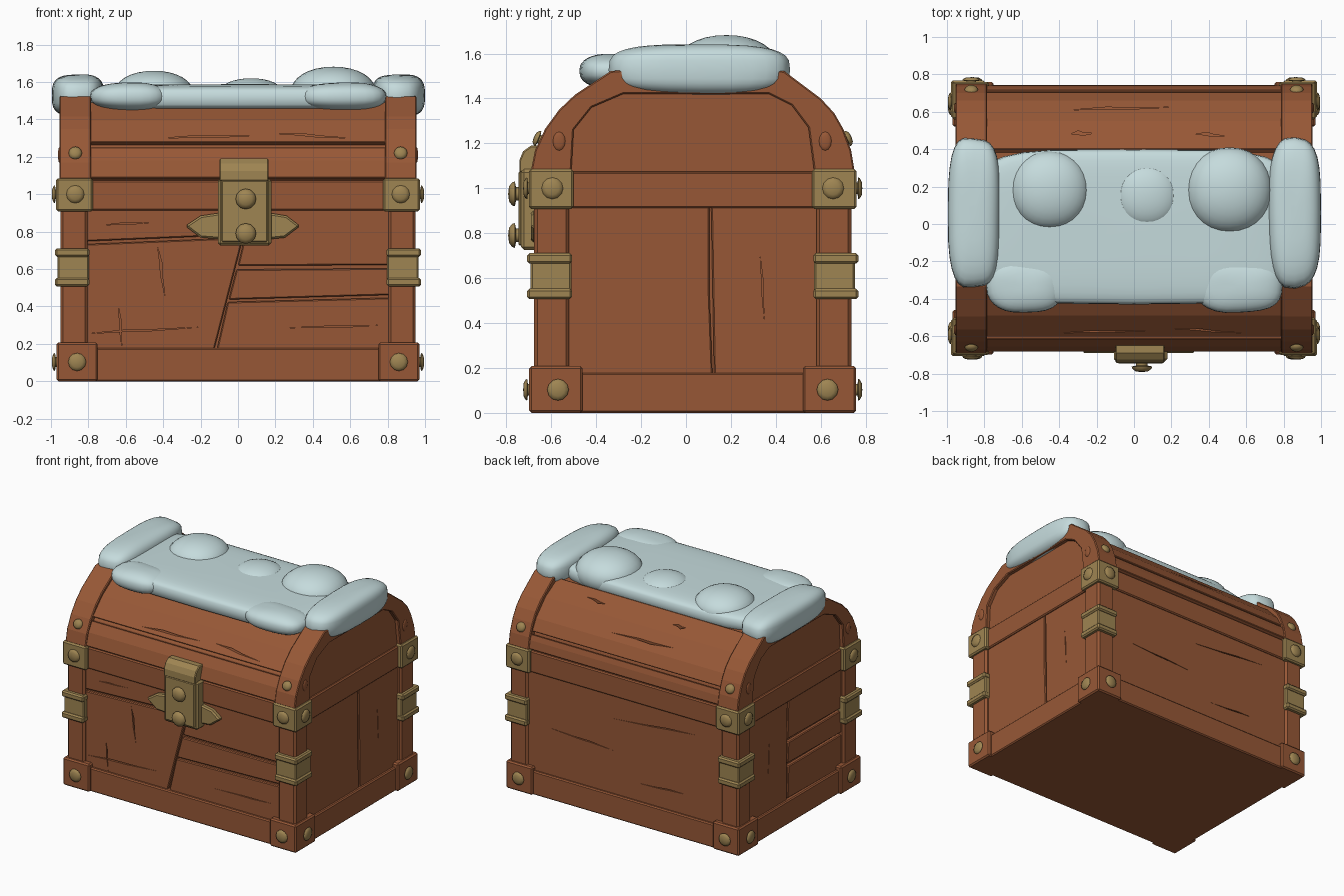
import bpy, bmesh, math, random
from mathutils import Vector

if "Cube" in bpy.data.objects:
    bpy.data.objects.remove(bpy.data.objects["Cube"])

random.seed(4)
YC = 0.03  # middle of the chest body in y


def material(name, rgb):
    m = bpy.data.materials.new(name)
    m.diffuse_color = (*rgb, 1)
    m.use_nodes = True
    m.node_tree.nodes["Principled BSDF"].inputs["Base Color"].default_value = m.diffuse_color
    return m


WOOD = material("brown wood", (0.31, 0.097, 0.037))
BRASS = material("dull brass", (0.345, 0.235, 0.085))
SNOW = material("pale snow", (0.56, 0.71, 0.72))


def finish(bm, name, mat, smooth=None):
    bmesh.ops.recalc_face_normals(bm, faces=bm.faces)
    me = bpy.data.meshes.new(name)
    bm.to_mesh(me)
    bm.free()
    ob = bpy.data.objects.new(name, me)
    bpy.context.collection.objects.link(ob)
    me.materials.append(mat)
    if smooth:
        bpy.ops.object.select_all(action='DESELECT')
        ob.select_set(True)
        bpy.context.view_layer.objects.active = ob
        bpy.ops.object.shade_smooth_by_angle(angle=math.radians(smooth))
    return ob


def prism(name, pts, axis, a, b, mat=WOOD, bevel=0.006):
    """Extrude a polygon along x (points are y,z), y (x,z) or z (x,y)."""
    put = {'x': lambda u, v, w: (w, u, v), 'y': lambda u, v, w: (u, w, v),
           'z': lambda u, v, w: (u, v, w)}[axis]
    bm = bmesh.new()
    lo = [bm.verts.new(put(u, v, a)) for u, v in pts]
    hi = [bm.verts.new(put(u, v, b)) for u, v in pts]
    bm.faces.new(lo)
    bm.faces.new(hi[::-1])
    n = len(pts)
    for i in range(n):
        j = (i + 1) % n
        bm.faces.new((lo[i], hi[i], hi[j], lo[j]))
    bmesh.ops.recalc_face_normals(bm, faces=bm.faces)
    if bevel:
        sharp = [e for e in bm.edges if e.calc_face_angle(0) > 0.7]
        bmesh.ops.bevel(bm, geom=sharp, offset=bevel, segments=1, affect='EDGES')
    return finish(bm, name, mat)


def box(name, x, y, z, mat=WOOD, bevel=0.008):
    x, y = sorted(x), sorted(y)
    return prism(name, [(x[0], y[0]), (x[1], y[0]), (x[1], y[1]), (x[0], y[1])],
                 'z', z[0], z[1], mat, bevel)


def crack(ob, axis, a, b, lines):
    """Cut thin spindle-shaped splits through a plank."""
    for (u0, v0, u1, v1, w) in lines:
        d = Vector((u1 - u0, v1 - v0))
        n = Vector((-d.y, d.x)).normalized() * w
        p = Vector((u0, v0))
        pts = [p, p + d * .35 + n * 1.4, p + d * .6 + n * .3, p + d, p + d * .55 - n * .8, p + d * .3 - n * .1]
        cutter = prism("cutter", [tuple(q) for q in pts], axis, a, b, WOOD, 0)
        cutter.hide_render = True
        mod = ob.modifiers.new("split", 'BOOLEAN')
        mod.object, mod.operation, mod.solver = cutter, 'DIFFERENCE', 'EXACT'
        bpy.context.view_layer.objects.active = ob
        bpy.ops.object.modifier_apply(modifier=mod.name)
        bpy.data.objects.remove(cutter)


def knob(name, loc, normal, r, h, mat=BRASS, stretch=1.0):
    """Rounded stud: short stem and a domed head along the normal."""
    prof = [(.0, -.02), (.55, -.02), (.55, h * .3), (1, h * .4), (.93, h * .65), (.6, h * .92), (0, h)]
    rot = Vector((0, 0, 1)).rotation_difference(Vector(normal)).to_matrix()
    bm = bmesh.new()
    n, rings = 12, []
    for k, z in prof:
        rings.append([bm.verts.new(Vector(loc) + rot @ Vector((math.cos(t) * r * k, math.sin(t) * r * k, z)))
                      for t in (2 * math.pi * i / n for i in range(n))])
    for p, q in zip(rings, rings[1:]):
        for i in range(n):
            bm.faces.new((p[i], p[(i + 1) % n], q[(i + 1) % n], q[i]))
    for v in bm.verts:
        v.co.z = loc[2] + (v.co.z - loc[2]) * stretch
    bmesh.ops.remove_doubles(bm, verts=bm.verts, dist=1e-5)
    finish(bm, name, mat, 40)


def blob(name, c, h, e=1.0, noise=0.0):
    """Rounded pillow of snow; e below 1 is boxier."""
    bm = bmesh.new()
    bmesh.ops.create_uvsphere(bm, u_segments=28, v_segments=16, radius=1)
    ph = random.uniform(0, 6)
    for v in bm.verts:
        q = [math.copysign(abs(t) ** e, t) for t in v.co]
        k = 1 + noise * math.sin(4 * q[0] + ph) * math.cos(3 * q[1] + ph)
        v.co = Vector([c[i] + q[i] * h[i] * k for i in range(3)])
    finish(bm, name, SNOW, 60)


# ---- body core, base and rails
box("body_core", (-.90, .90), (-.632, .692), (.02, 1.08))
box("base_frame", (-.947, .947), (-.678, .742), (0, .178))
box("upper_rail", (-.94, .94), (-.668, .735), (.912, 1.073))

# ---- front planks with a slanted split
front = [
    [(-.82, .17), (-.127, .17), (.022, .748), (-.1, .763), (-.82, .733)],
    [(-.82, .748), (-.1, .778), (.034, .762), (.0, .618), (.82, .622), (.82, .92), (-.82, .92)],
    [(-.008, .598), (-.05, .437), (.82, .462), (.82, .604)],
    [(-.055, .424), (-.113, .17), (.82, .17), (.82, .447)]]
cracks = [[(-.43, .72, -.39, .45, .008), (-.64, .40, -.62, .18, .006), (-.8, .255, -.2, .29, .006)],
          [(-.72, .835, -.45, .85, .004)], [], [(.75, .30, .25, .285, .004)]]
for i, pts in enumerate(front):
    ob = prism(f"front_plank_{i}", pts, 'y', -.656, -.62)
    crack(ob, 'y', -.7, -.6, cracks[i])

# ---- back and side planks
ob = box("back_plank", (-.82, .82), (.68, .722), (.17, .92))
crack(ob, 'y', .66, .76, [(-.6, .80, .1, .74, .005), (.1, .5, .65, .53, .005), (-.5, .33, -.1, .31, .005)])
for s, name in ((1, "right"), (-1, "left")):
    a, b = s * .89, s * .926
    ob = prism(f"{name}_side_back_plank", [(.125, .17), (.59, .17), (.59, .92), (.112, .92)], 'x', a, b)
    crack(ob, 'x', s * .85, s * .97, [(.33, .7, .35, .4, .004)])
    if s > 0:
        prism("right_side_front_plank", [(-.54, .17), (.118, .17), (.104, .55), (.105, .92), (-.54, .92)], 'x', a, b)
    else:
        for j, (z0, z1) in enumerate(((.17, .42), (.434, .60), (.616, .92))):
            prism(f"left_side_front_plank_{j}", [(-.54, z0), (.115, z0 + .01), (.105, z1), (-.54, z1)], 'x', a, b)

# ---- lid: core, planks and end bands
core = [(-.645, 1.075), (-.59, 1.25), (-.46, 1.39), (-.31, 1.48), (.05, 1.51),
        (.38, 1.48), (.53, 1.39), (.66, 1.25), (.715, 1.075)]
prism("lid_core", core, 'x', -.925, .925, WOOD, 0)


def lid_strip(name, pts, t):
    """Curved plank following the lid between the bands."""
    inner = [(y + (YC - y) * .1, z - .035) for y, z in pts]
    return prism(name, [(y, z) for y, z in pts] + inner[::-1], 'x', -.79, .79, WOOD, t)


lid_strip("lid_front_lower_plank", [(-.682, 1.088), (-.655, 1.18), (-.612, 1.252)], .004)
ob = lid_strip("lid_front_upper_plank", [(-.605, 1.278), (-.49, 1.395), (-.34, 1.492)], .004)
crack(ob, 'y', -.62, -.3, [(-.4, 1.30, .1, 1.315, .006), (.2, 1.325, .6, 1.30, .006)])
lid_strip("lid_back_lower_plank", [(.742, 1.088), (.73, 1.15), (.715, 1.19)], .004)
ob = lid_strip("lid_back_upper_plank", [(.705, 1.207), (.66, 1.29), (.55, 1.405), (.40, 1.494)], .004)
crack(ob, 'z', 1.1, 1.6, [(-.33, .61, .2, .625, .007), (-.34, .48, -.22, .485, .012), (.33, .48, .5, .47, .01)])

outer = [(-.69, 1.08), (-.672, 1.17), (-.627, 1.265), (-.565, 1.35), (-.494, 1.417), (-.335, 1.522), (.05, 1.55),
         (.437, 1.522), (.60, 1.40), (.66, 1.335), (.70, 1.265), (.735, 1.17), (.75, 1.08)]
inner = [(-.51, 1.08), (-.5, 1.26), (-.42, 1.36), (-.28, 1.42), (.37, 1.42), (.47, 1.37), (.545, 1.27), (.57, 1.08)]
for s in (-1, 1):
    prism("lid_end_band", outer + inner[::-1], 'x', s * .785, s * .955)
    for y in (-.565, .62):
        knob("lid_side_peg", (s * .95, y, 1.21), (s, 0, 0), .028, .012, WOOD, 1.5)

# ---- corners: posts, feet, brass brackets and studs
for sx in (-1, 1):
    for sy in (-1, 1):
        Y = lambda d: YC + sy * d
        box("corner_post", (sx * .805, sx * .95), (Y(.55), Y(.706)), (.17, 1.085), WOOD, .014)
        box("corner_foot", (sx * .75, sx * .97), (Y(.49), Y(.728)), (0, .208), WOOD, .01)
        box("upper_bracket", (sx * .775, sx * .972), (Y(.53), Y(.73)), (.908, 1.085), BRASS, .01)
        box("middle_bracket", (sx * .797, sx * .966), (Y(.54), Y(.722)), (.53, .69), BRASS)
        for z in (.507, .665):
            box("middle_bracket_rim", (sx * .795, sx * .978), (Y(.537), Y(.737)), (z, z + .046), BRASS, .01)
        for z, x, d in ((1.0, .87, .625), (.103, .86, .60)):
            knob("front_back_stud", (sx * x, Y(.725), z), (0, sy, 0), .048, .03)
            knob("side_stud", (sx * .967, Y(d), z), (sx, 0, 0), .048, .028)
        knob("lid_stud", (sx * .87, Y(.675), 1.215), (0, sy * .92, .39), .036, .035)

# ---- lock
box("lock_plate", (-.108, .178), (-.735, -.63), (.725, 1.085), BRASS, .014)
box("lock_front_panel", (-.088, .158), (-.745, -.72), (.745, 1.075), BRASS, .006)
prism("lock_hasp", [(-.62, 1.07), (-.742, 1.07), (-.742, 1.125), (-.725, 1.165), (-.69, 1.19), (-.60, 1.19)],
      'x', -.1, .163, BRASS)
prism("lock_wings", [(-.282, .83), (-.2, .768), (-.1, .76), (.17, .76), (.25, .768), (.332, .83),
                     (.26, .885), (.17, .9), (-.1, .9), (-.2, .885)], 'y', -.69, -.63, BRASS, .01)
for z in (.975, .79):
    knob("lock_stud", (.042, -.742, z), (0, -1, 0), .055, .05)

# ---- snow
blob("snow_slab", (0, -.015, 1.515), (.86, .415, .073), .45, .015)
for x in (-.855, .86):
    blob("snow_end_roll", (x, .06, 1.528), (.14, .40, .112), .62, .02)
for x, hx in ((-.58, .21), (.56, .24)):
    blob("snow_front_lump", (x, -.33, 1.522), (hx, .145, .075), .8, .03)
for x, y, r, top in ((-.45, .18, .21, 1.66), (.07, .15, .17, 1.62), (.51, .18, .23, 1.682)):
    blob("snow_mound", (x, y, 1.54), (r, r, top - 1.54), .95)
